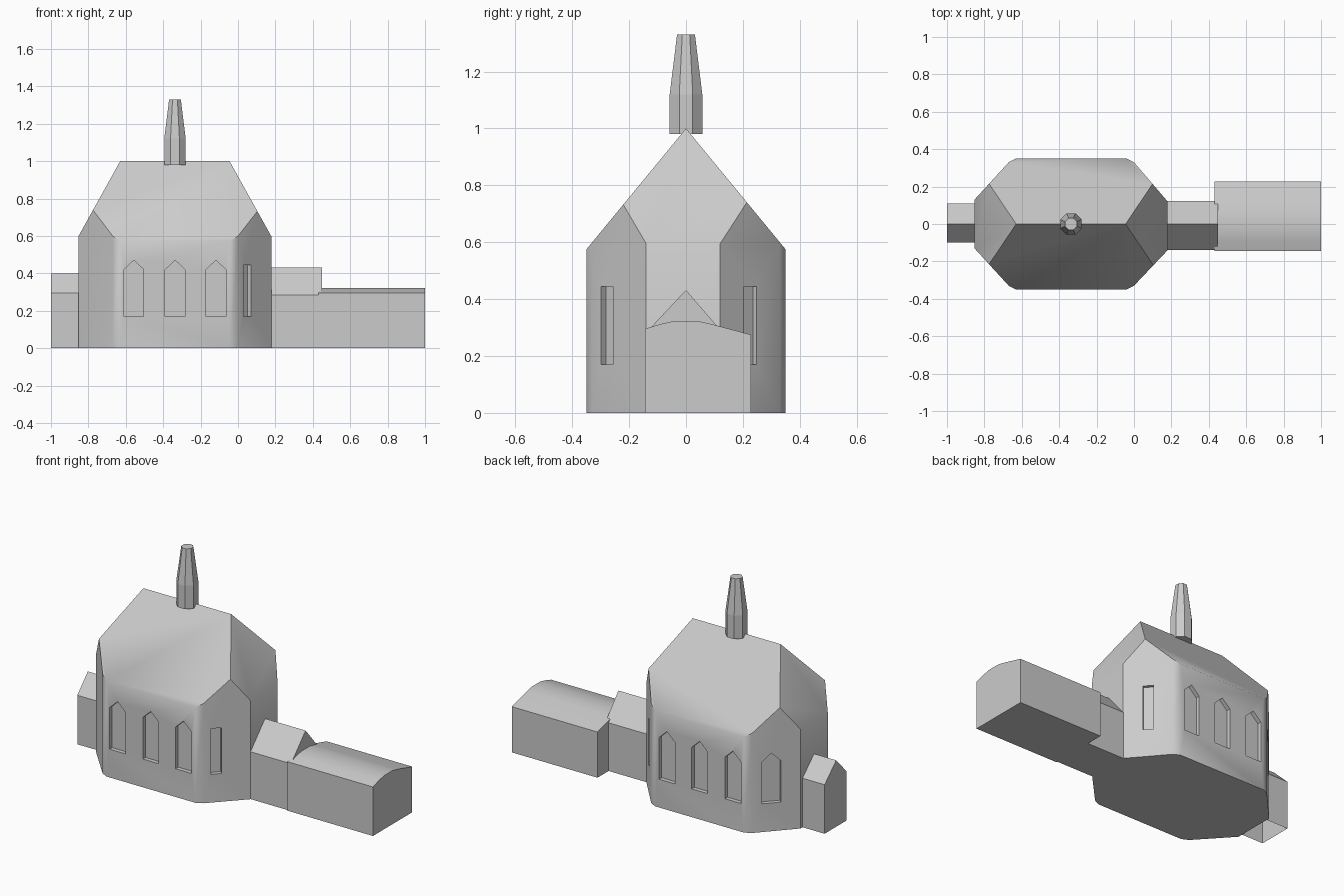
import bpy, bmesh, math
from mathutils import Vector

if "Cube" in bpy.data.objects:
    bpy.data.objects.remove(bpy.data.objects["Cube"])

stone = bpy.data.materials.new("light_grey_stone")
stone.diffuse_color = (0.6, 0.6, 0.6, 1)
stone.use_nodes = True
stone.node_tree.nodes["Principled BSDF"].inputs["Base Color"].default_value = stone.diffuse_color


def finish(bm, name):
    bmesh.ops.recalc_face_normals(bm, faces=bm.faces)
    mesh = bpy.data.meshes.new(name)
    bm.to_mesh(mesh)
    bm.free()
    ob = bpy.data.objects.new(name, mesh)
    bpy.context.collection.objects.link(ob)
    mesh.materials.append(stone)
    return ob


def sweep(bm, start, vec):
    """Extrude a closed outline into a solid."""
    face = bm.faces.new([bm.verts.new(p) for p in start])
    ext = bmesh.ops.extrude_face_region(bm, geom=[face], use_keep_orig=True)
    moved = [v for v in ext["geom"] if isinstance(v, bmesh.types.BMVert)]
    bmesh.ops.translate(bm, verts=moved, vec=vec)


def smooth(ob, angle):
    bpy.ops.object.select_all(action='DESELECT')
    ob.select_set(True)
    bpy.context.view_layer.objects.active = ob
    bpy.ops.object.shade_smooth_by_angle(angle=math.radians(angle))


# Nave: chamfered plan raised as a prism, then sliced by the four roof planes
plan = [(-0.63, -0.35), (-0.04, -0.35), (0.0, -0.33), (0.18, -0.14), (0.18, 0.12),
        (0.0, 0.33), (-0.04, 0.35), (-0.63, 0.35), (-0.67, 0.33), (-0.853, 0.13),
        (-0.853, -0.13), (-0.67, -0.33)]
bm = bmesh.new()
sweep(bm, [(x, y, 0) for x, y in plan], (0, 0, 1.2))
for point, normal in [((-0.3, 0, 1), (0, 1.214, 1)), ((-0.3, 0, 1), (0, -1.214, 1)),
                      ((-0.045, 0, 1), (1.8, 0, 1)), ((-0.63, 0, 1), (-1.8, 0, 1))]:
    cut = bmesh.ops.bisect_plane(bm, geom=bm.verts[:] + bm.edges[:] + bm.faces[:], dist=1e-5,
                                 plane_co=point, plane_no=normal, clear_outer=True)
    bmesh.ops.holes_fill(bm, edges=[e for e in bm.edges if e.is_boundary], sides=0)
bmesh.ops.remove_doubles(bm, verts=bm.verts, dist=1e-4)
nave = finish(bm, "nave")

# Window recesses
POINTED = [(-0.053, 0.17), (0.053, 0.17), (0.053, 0.42), (0, 0.47), (-0.053, 0.42)]
SLIT = [(-0.029, 0.17), (0.029, 0.17), (0.029, 0.445), (-0.029, 0.445)]
windows = [(x, s * 0.35, 0, s, POINTED) for s in (-1, 1) for x in (-0.557, -0.336, -0.118)]
windows += [(0.05, -0.277, 0.726, -0.688, SLIT), (0.094, 0.2303, 0.759, 0.651, SLIT),
            (-0.743, 0.250, -0.738, 0.675, POINTED)]
bm = bmesh.new()
for x, y, nx, ny, shape in windows:
    n = Vector((nx, ny, 0)).normalized()
    along = Vector((-n.y, n.x, 0))
    base = Vector((x, y, 0)) - n * 0.025
    sweep(bm, [base + along * u + Vector((0, 0, z)) for u, z in shape], n * 0.08)
cutter = finish(bm, "window_cutter")
cutter.hide_render = True
mod = nave.modifiers.new("windows", 'BOOLEAN')
mod.operation = 'DIFFERENCE'
mod.solver = 'EXACT'
mod.object = cutter
bpy.context.view_layer.objects.active = nave
bpy.ops.object.modifier_apply(modifier=mod.name)
bpy.data.objects.remove(cutter)
smooth(nave, 40.5)


# Low wings: cross-sections in y and z swept along x
def wing(name, profile, x0, x1, floor=True):
    bm = bmesh.new()
    sweep(bm, [(x0, y, z) for y, z in profile], (x1 - x0, 0, 0))
    if not floor:
        low = [f for f in bm.faces if all(v.co.z < 0.01 for v in f.verts)]
        bmesh.ops.delete(bm, geom=low, context='FACES')
    return finish(bm, name)


wing("porch", [(-0.10, 0), (0.11, 0), (0.11, 0.295), (0, 0.40), (-0.10, 0.295)],
     -1.0, -0.853, floor=False)
wing("link_passage", [(-0.138, 0), (0.122, 0), (0.122, 0.29), (0, 0.432), (-0.138, 0.285)],
     0.17, 0.45)
hall = wing("hall", [(-0.145, 0), (0.228, 0), (0.228, 0.275), (0.09, 0.312), (0.04, 0.323),
                     (-0.04, 0.323), (-0.09, 0.312), (-0.145, 0.295)], 0.43, 1.0)
smooth(hall, 30)

# Ridge turret: eight-sided shaft with a tapered upper part
bm = bmesh.new()
rings = []
for radius, z in [(0.062, 0.98), (0.062, 1.12), (0.034, 1.33)]:
    rings.append([bm.verts.new((-0.337 + radius * math.cos(a), radius * math.sin(a), z))
                  for a in [math.pi / 8 + i * math.pi / 4 for i in range(8)]])
for low, high in zip(rings, rings[1:]):
    for i in range(8):
        j = (i + 1) % 8
        bm.faces.new([low[i], low[j], high[j], high[i]])
bm.faces.new(rings[0])
bm.faces.new(rings[-1])
finish(bm, "ridge_turret")
